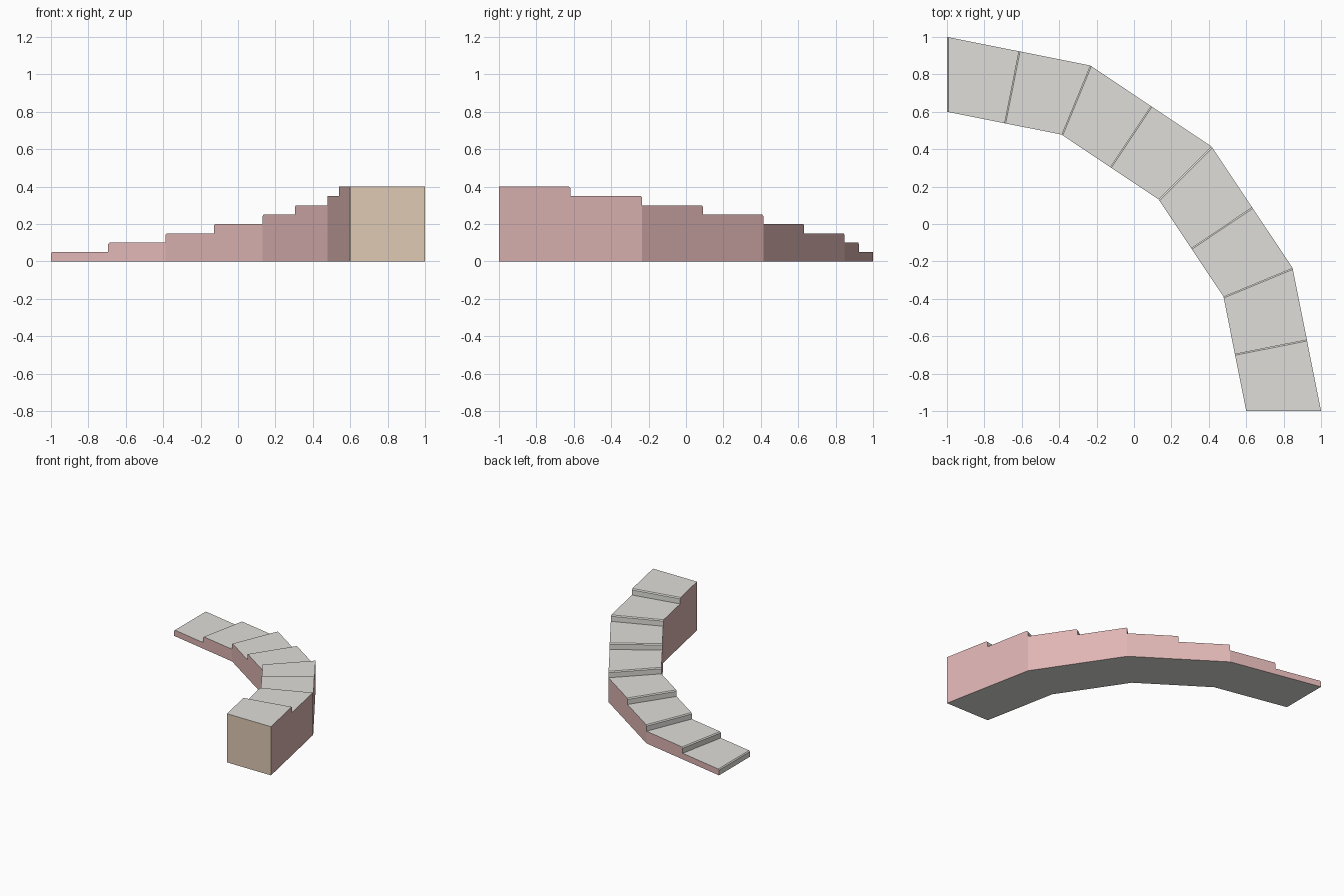
import bpy, bmesh, math
from mathutils import Vector

cube = bpy.data.objects.get("Cube")
if cube:
    bpy.data.objects.remove(cube)

STEPS, RISE, CHAMFER = 8, 0.05, 0.008
CENTRE = Vector((-1, -1, 0))
UP = Vector((0, 0, 1))


def material(name, srgb):
    color = [(c / 255) ** 2.2 for c in srgb] + [1]
    mat = bpy.data.materials.new(name)
    mat.use_nodes = True
    mat.diffuse_color = color
    mat.node_tree.nodes["Principled BSDF"].inputs["Base Color"].default_value = color
    return mat


def rail(radius):
    """Quarter circle in four chords, each split in half: one point per riser."""
    def corner(k):
        a = k * math.pi / STEPS
        return CENTRE + radius * Vector((math.sin(a), math.cos(a), 0))
    corners = [corner(k) for k in range(STEPS // 2 + 1)]
    points = [corners[0]]
    for a, b in zip(corners, corners[1:]):
        points += [(a + b) / 2, b]
    return points


bm = bmesh.new()
STONE, SIDE, END = range(3)


def face(points, mat):
    bm.faces.new([bm.verts.new(p) for p in points]).material_index = mat


outer, inner = rail(2.0), rail(1.6)

for i in range(STEPS):
    low, top = i * RISE * UP, (i + 1) * RISE * UP
    profiles = []
    # Side walls, with a chamfered nosing on the lower end of each step
    for line in (outer, inner):
        a, b = line[i], line[i + 1]
        nose = a + (b - a).normalized() * CHAMFER
        profile = [a + low, a + top - UP * CHAMFER, nose + top, b + top, b]
        face(profile + ([a] if i else []), SIDE)
        profiles.append(profile)
    # Riser, nosing and tread
    p, q = profiles
    for k in range(3):
        face([p[k], p[k + 1], q[k + 1], q[k]], STONE)
    # Underside
    face([outer[i], outer[i + 1], inner[i + 1], inner[i]], STONE)

# End wall below the top step
face([outer[-1], outer[-1] + top, inner[-1] + top, inner[-1]], END)

bmesh.ops.remove_doubles(bm, verts=bm.verts, dist=0.0005)
bmesh.ops.recalc_face_normals(bm, faces=bm.faces)
mesh = bpy.data.meshes.new("curved_stairs")
bm.to_mesh(mesh)
bm.free()
for mat in (material("pale_grey_stone", (222, 221, 216)),
            material("dusty_pink_side", (222, 181, 179)),
            material("tan_end_wall", (222, 201, 178))):
    mesh.materials.append(mat)
stairs = bpy.data.objects.new("curved_stairs", mesh)
bpy.context.collection.objects.link(stairs)
